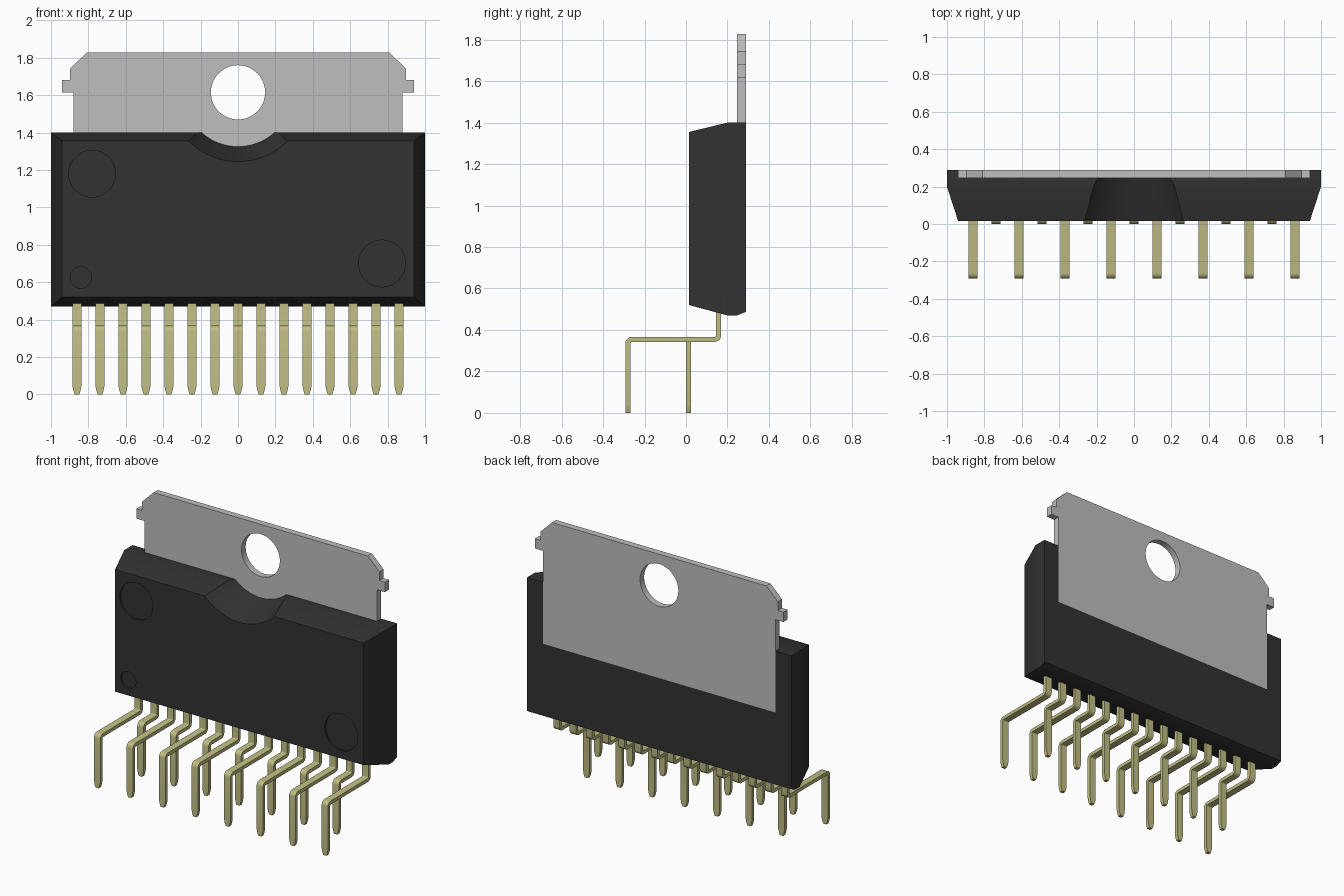
import bpy, bmesh, math
from mathutils import Vector

cube = bpy.data.objects.get("Cube")
if cube:
    bpy.data.objects.remove(cube, do_unlink=True)


def material(name, rgb):
    mat = bpy.data.materials.new(name)
    mat.use_nodes = True
    mat.diffuse_color = (*rgb, 1)
    mat.node_tree.nodes["Principled BSDF"].inputs["Base Color"].default_value = (*rgb, 1)
    return mat


BLACK = material("black_plastic", (0.032, 0.032, 0.032))
GREY = material("grey_metal", (0.52, 0.52, 0.52))
GOLD = material("pale_gold", (0.53, 0.51, 0.23))


def loft(name, rings, mat):
    """Join matching rings of points into a closed solid."""
    bm = bmesh.new()
    rows = [[bm.verts.new(p) for p in ring] for ring in rings]
    n = len(rows[0])
    for a, b in zip(rows, rows[1:]):
        for i in range(n):
            j = (i + 1) % n
            bm.faces.new((a[i], a[j], b[j], b[i]))
    bm.faces.new(rows[0])
    bm.faces.new(rows[-1])
    bmesh.ops.recalc_face_normals(bm, faces=bm.faces)
    mesh = bpy.data.meshes.new(name)
    bm.to_mesh(mesh)
    bm.free()
    mesh.materials.append(mat)
    obj = bpy.data.objects.new(name, mesh)
    bpy.context.collection.objects.link(obj)
    return obj


def select(obj):
    bpy.ops.object.select_all(action='DESELECT')
    obj.select_set(True)
    bpy.context.view_layer.objects.active = obj


def smooth(obj):
    select(obj)
    bpy.ops.object.shade_smooth_by_angle(angle=math.radians(25))


def rect(y, half, low, high):
    return [(-half, y, low), (half, y, low), (half, y, high), (-half, y, high)]


def circle(x, y, z, r, n=64):
    return [(x + r * math.cos(math.tau * i / n), y, z + r * math.sin(math.tau * i / n))
            for i in range(n)]


def cut(obj, rings):
    """Subtract a lofted solid from an object."""
    cutter = loft("cutter", rings, obj.data.materials[0])
    cutter.hide_render = True
    mod = obj.modifiers.new("cut", 'BOOLEAN')
    mod.operation = 'DIFFERENCE'
    mod.solver = 'EXACT'
    mod.object = cutter
    select(obj)
    bpy.ops.object.modifier_apply(modifier=mod.name)
    bpy.data.objects.remove(cutter, do_unlink=True)


# Plastic body with drafted front and a small lower back chamfer
FRONT, SLOT, BACK = 0.015, 0.245, 0.29
HOLE_Z = 1.615
body = loft("body", [rect(FRONT, 0.94, 0.52, 1.355), rect(0.2, 1, 0.47, 1.4),
                     rect(SLOT, 1, 0.47, 1.4), rect(BACK, 1, 0.488, 1.4)], BLACK)

# Slot for the tab, conical screw relief and shallow mould marks
cut(body, [rect(SLOT, 0.88, 0.98, 1.6), rect(0.4, 0.88, 0.98, 1.6)])
cut(body, [circle(0, FRONT - 0.1, HOLE_Z, 0.405, 96), circle(0, SLOT + 0.02, HOLE_Z, 0.283, 96)])
for x, z, r in ((-0.78, 1.18, 0.125), (-0.84, 0.625, 0.057), (0.77, 0.7, 0.125)):
    cut(body, [circle(x, FRONT - 0.1, z, r), circle(x, FRONT + 0.012, z, r)])
smooth(body)

# Metal mounting tab with ears and a screw hole
half = [(0.88, 0.98), (0.88, 1.615), (0.94, 1.615), (0.94, 1.682),
        (0.897, 1.682), (0.897, 1.742), (0.81, 1.827)]
outline = half + [(-x, z) for x, z in reversed(half)]
tab = loft("mounting_tab", [[(x, y, z) for x, z in outline] for y in (SLOT, BACK)], GREY)
cut(tab, [circle(0, 0.1, HOLE_Z, 0.145), circle(0, 0.4, HOLE_Z, 0.145)])
smooth(tab)

# Bent pins: alternate between the front row and the inner row
THICK, WIDTH, RADIUS = 0.012, 0.024, 0.018
BEND_Z, ROOT_Y = 0.355, 0.157


def pin(name, x, foot_y):
    # Each station is (y, z, direction angle of the path, half width)
    up = math.pi / 2
    path = [(foot_y, 0, up, 0.012), (foot_y, 0.02, up, 0.019), (foot_y, 0.045, up, WIDTH)]
    steps = 5
    for i in range(steps + 1):
        a = up * (1 - i / steps)
        path.append((foot_y + RADIUS * (1 - math.sin(a)),
                     BEND_Z - RADIUS + RADIUS * math.cos(a), a, WIDTH))
    for i in range(steps + 1):
        a = up * i / steps
        path.append((ROOT_Y - RADIUS + RADIUS * math.sin(a),
                     BEND_Z + RADIUS - RADIUS * math.cos(a), a, WIDTH))
    path.append((ROOT_Y, 0.5, up, WIDTH))
    rings = []
    for y, z, a, w in path:
        side = Vector((0, -math.sin(a), math.cos(a))) * THICK
        mid = Vector((x, y, z))
        across = Vector((w, 0, 0))
        rings.append([mid - across - side, mid + across - side,
                      mid + across + side, mid - across + side])
    smooth(loft(name, rings, GOLD))


for i in range(15):
    outer = i % 2 == 0
    pin(f"{'front' if outer else 'inner'}_pin_{i + 1}", (i - 7) * 0.123,
        -0.28 if outer else 0.012)
